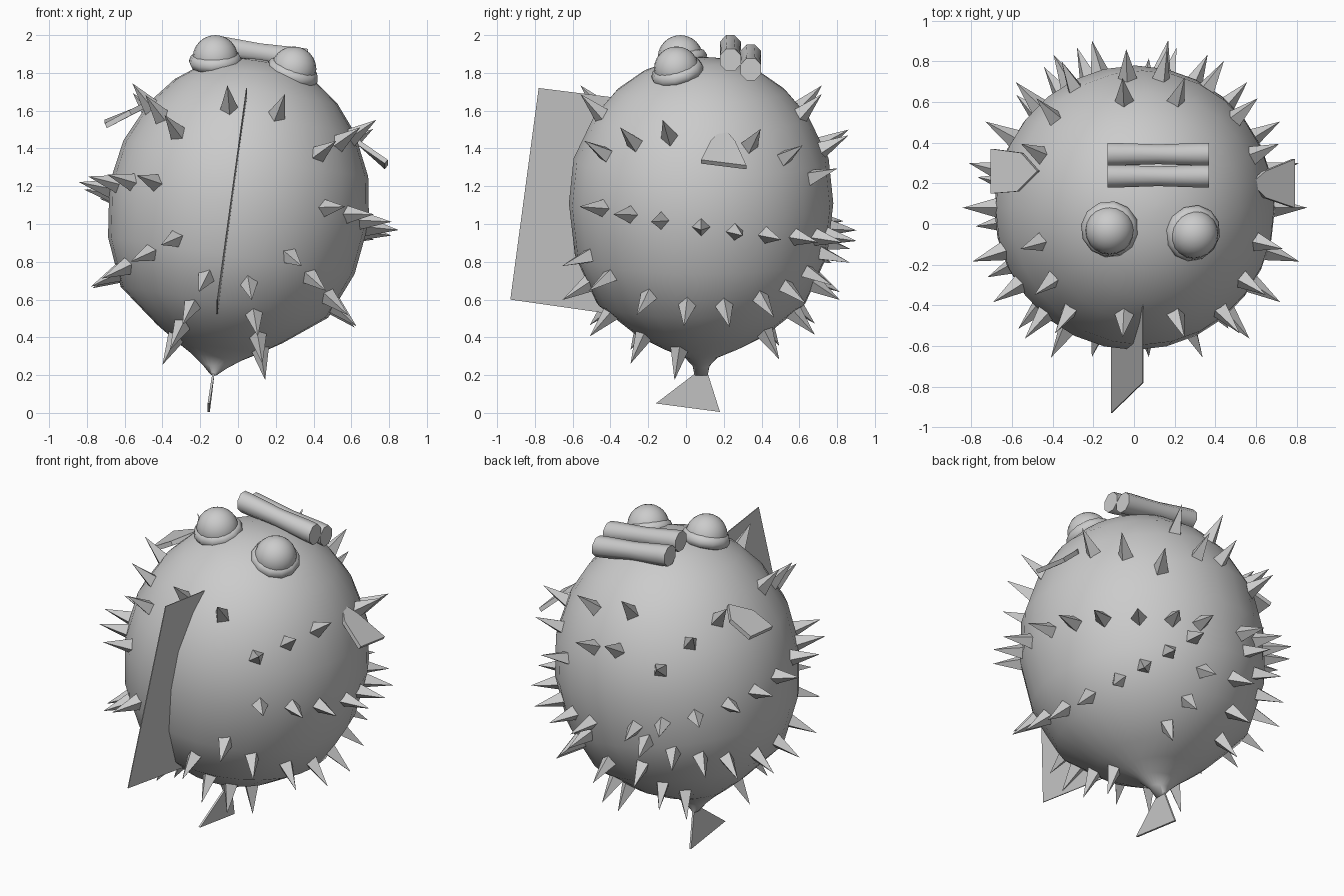
import bpy, bmesh, math
from mathutils import Vector
from mathutils.bvhtree import BVHTree

if "Cube" in bpy.data.objects:
    bpy.data.objects.remove(bpy.data.objects["Cube"])

mat = bpy.data.materials.new("light grey")
mat.diffuse_color = (0.6, 0.6, 0.6, 1)
mat.use_nodes = True
mat.node_tree.nodes["Principled BSDF"].inputs["Base Color"].default_value = mat.diffuse_color

# Tilted body frame: tail root, long axis, side axis
TAIL = Vector((-0.13, 0.08, 0.2))
UP = Vector((0.148, 0, 0.989)).normalized()
SIDE = Vector((UP.z, 0, -UP.x))
FWD = Vector((0, 1, 0))
CENTRE = TAIL + UP * 0.86


def finish(bm, name, smooth=None):
    bmesh.ops.recalc_face_normals(bm, faces=bm.faces[:])
    me = bpy.data.meshes.new(name)
    bm.to_mesh(me)
    bm.free()
    me.materials.append(mat)
    ob = bpy.data.objects.new(name, me)
    bpy.context.collection.objects.link(ob)
    if smooth:
        bpy.ops.object.select_all(action='DESELECT')
        ob.select_set(True)
        bpy.context.view_layer.objects.active = ob
        bpy.ops.object.shade_smooth_by_angle(angle=math.radians(smooth))
    return ob


def loft(bm, rings):
    """Skin closed rings of points and cap both ends."""
    loops = [[bm.verts.new(p) for p in ring] for ring in rings]
    n = len(loops[0])
    for a, b in zip(loops, loops[1:]):
        for i in range(n):
            j = (i + 1) % n
            bm.faces.new((a[i], a[j], b[j], b[i]))
    bm.faces.new(loops[0][::-1])
    bm.faces.new(loops[-1])


def plate(name, pts, offset):
    """Thin solid between an outline and its shifted copy."""
    bm = bmesh.new()
    off = Vector(offset) / 2
    loft(bm, [[Vector(p) - off for p in pts], [Vector(p) + off for p in pts]])
    return finish(bm, name)


# Body: profile (distance along axis, side radius, depth radius) round the tilted axis
profile = [(0.0, 0.015, 0.035), (0.05, 0.07, 0.045), (0.1, 0.14, 0.09), (0.15, 0.225, 0.21),
           (0.22, 0.335, 0.345), (0.39, 0.555, 0.555), (0.64, 0.66, 0.668),
           (0.92, 0.695, 0.7), (1.16, 0.655, 0.675), (1.38, 0.55, 0.57),
           (1.52, 0.435, 0.45), (1.62, 0.3, 0.31), (1.68, 0.15, 0.15), (1.69, 0.02, 0.02)]
bm = bmesh.new()
SEG = 28
loft(bm, [[TAIL + UP * t + SIDE * math.cos(a) * rx + FWD * math.sin(a) * ry
           for a in (2 * math.pi * i / SEG for i in range(SEG))] for t, rx, ry in profile])
bmesh.ops.recalc_face_normals(bm, faces=bm.faces[:])
tree = BVHTree.FromBMesh(bm)
finish(bm, "body", 60)

# Spikes: mirrored rows (angle from the mouth, pitch) with steps from front to back
rows = {(13, 0): (-43, 43, 60),
        (48, 0.08): (-45, -29, -13, 20, 36, 53),
        (87, 0.15): (-49, -33, -18, 0, 15, 30, 47, 63, 77),
        (125, 0.06): (-58, -43, -23, -6, 10, 27, 41, 55, 69),
        (162, 0): (-58, -42, -25, -9, 28, 43, 58)}
bm = bmesh.new()
for (angle, pitch), steps in rows.items():
    for s in (-1, 1):
        a = math.radians(angle) * s
        out = SIDE * math.sin(a) + UP * math.cos(a)
        for step in steps:
            e = math.radians(step)
            d = (out * math.cos(e) + (FWD - UP * pitch) * math.sin(e)).normalized()
            hit = tree.ray_cast(CENTRE, d)[0]
            if hit is None:
                continue
            v = d.cross(out.cross(FWD)).normalized()
            w = d.cross(v)
            base = [bm.verts.new(hit - d * 0.03 + (v * math.cos(k) + w * math.sin(k)) * 0.055)
                    for k in (0, math.pi / 2, math.pi, 1.5 * math.pi)]
            tip = bm.verts.new(hit + d * 0.165)
            bm.faces.new(base)
            for i in range(4):
                bm.faces.new((base[i], base[(i + 1) % 4], tip))
finish(bm, "spikes")

# Eyes: ball plus a ring-shaped lid
for side, pos, normal in (("left", (-0.12, -0.03, 1.88), (-0.04, -0.25, 1)),
                          ("right", (0.295, -0.05, 1.82), (0.35, -0.28, 1))):
    pos, normal = Vector(pos), Vector(normal).normalized()
    bm = bmesh.new()
    bmesh.ops.create_uvsphere(bm, u_segments=20, v_segments=12, radius=0.12)
    bmesh.ops.translate(bm, verts=bm.verts[:], vec=pos)
    finish(bm, side + "_eye", 60)
    bpy.ops.mesh.primitive_torus_add(
        location=pos - normal * 0.018, rotation=normal.to_track_quat('Z', 'Y').to_euler(),
        major_segments=12, minor_segments=8, major_radius=0.1, minor_radius=0.043)
    lid = bpy.context.object
    lid.name = side + "_eyelid"
    lid.data.materials.append(mat)
    bpy.ops.object.shade_smooth_by_angle(angle=math.radians(50))

# Lips: two rounded bars, a little thinner in the middle, sloping with the head
for name, cy, cz in (("front_lip", 0.235, 1.905), ("back_lip", 0.343, 1.855)):
    bm = bmesh.new()
    loft(bm, [[(0.12 + x, cy + 0.057 * k * math.cos(a), cz - 0.145 * x + 0.06 * k * math.sin(a))
               for a in (math.pi * (i + 0.5) / 4 for i in range(8))]
              for x, k in ((-0.25, 1.05), (-0.2, 1.05), (0, 0.92), (0.2, 1.05), (0.25, 1.05))])
    finish(bm, name, 60)

# Back fin and tail fin
plate("back_fin", [(0.045, -0.78, 1.72), (0.045, -0.3, 1.66), (-0.11, -0.3, 0.51),
                   (-0.11, -0.93, 0.6)], (0.005, 0, 0))
plate("tail_fin", [(-0.125, 0.04, 0.3), (-0.13, 0.05, 0.21), (-0.155, -0.16, 0.05),
                   (-0.155, 0.18, 0.005), (-0.13, 0.115, 0.21), (-0.125, 0.12, 0.3)],
      (0.012, 0, 0))

# Side fins: wedge flaring out from a narrow root
plate("right_fin", [(0.57, 0.2, 1.5), (0.64, 0.26, 1.43), (0.785, 0.32, 1.3),
                    (0.785, 0.08, 1.33), (0.64, 0.13, 1.43)], (0.016, 0, 0.02))
plate("left_fin", [(-0.47, 0.26, 1.64), (-0.55, 0.35, 1.6), (-0.7, 0.37, 1.54),
                   (-0.7, 0.15, 1.52), (-0.57, 0.16, 1.59)], (-0.012, 0, 0.025))
